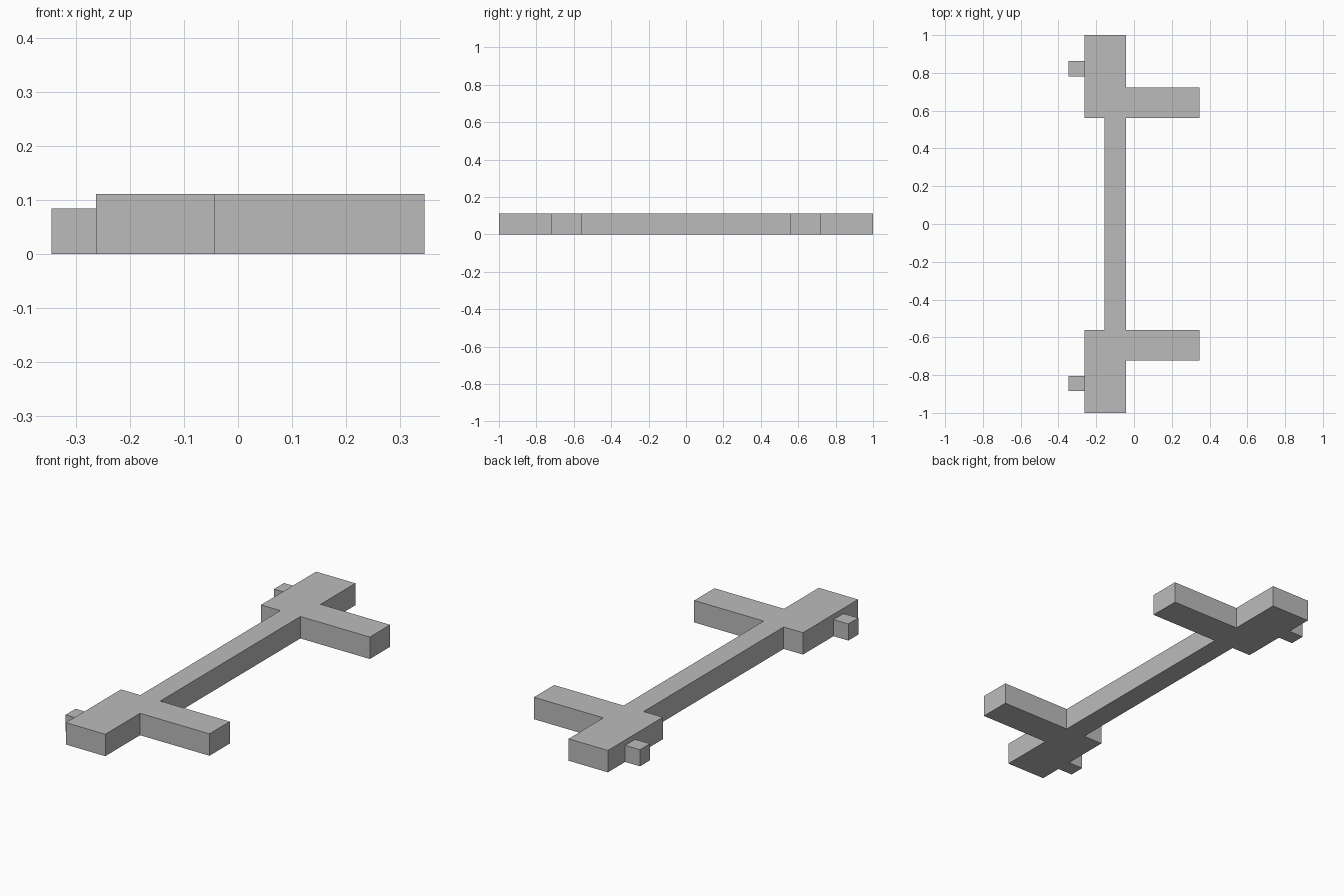
import bpy
import bmesh

if "Cube" in bpy.data.objects:
    bpy.data.objects.remove(bpy.data.objects["Cube"], do_unlink=True)

grey = bpy.data.materials.new("plain grey")
grey.use_nodes = True
colour = (0.5, 0.5, 0.5, 1)
grey.diffuse_color = colour
grey.node_tree.nodes["Principled BSDF"].inputs["Base Color"].default_value = colour


def extrude_profile(name, points, height):
    """Raise a flat outline from the ground to the given height."""
    bm = bmesh.new()
    base = bm.faces.new([bm.verts.new((x, y, 0)) for x, y in points])
    top = bmesh.ops.extrude_face_region(bm, geom=[base], use_keep_orig=True)["geom"]
    bmesh.ops.translate(bm, vec=(0, 0, height),
                        verts=[v for v in top if isinstance(v, bmesh.types.BMVert)])
    bmesh.ops.recalc_face_normals(bm, faces=bm.faces)
    mesh = bpy.data.meshes.new(name)
    bm.to_mesh(mesh)
    bm.free()
    mesh.materials.append(grey)
    obj = bpy.data.objects.new(name, mesh)
    bpy.context.collection.objects.link(obj)
    return obj


# Main frame: end blocks, side arms and the long beam share one outline
left, beam, inner, tip = -0.263, -0.155, -0.043, 0.346
half = [(beam, 0.56), (left, 0.56), (left, 1), (inner, 1),
        (inner, 0.722), (tip, 0.722), (tip, 0.56), (inner, 0.56)]
frame = half + [(x, -y) for x, y in reversed(half)]
extrude_profile("frame", frame, 0.111)

# Small pegs on the outer side of each end block
for name, y in (("back_peg", 0.822), ("front_peg", -0.844)):
    a, b = y - 0.04, y + 0.04
    extrude_profile(name, [(-0.346, a), (left, a), (left, b), (-0.346, b)], 0.084)
